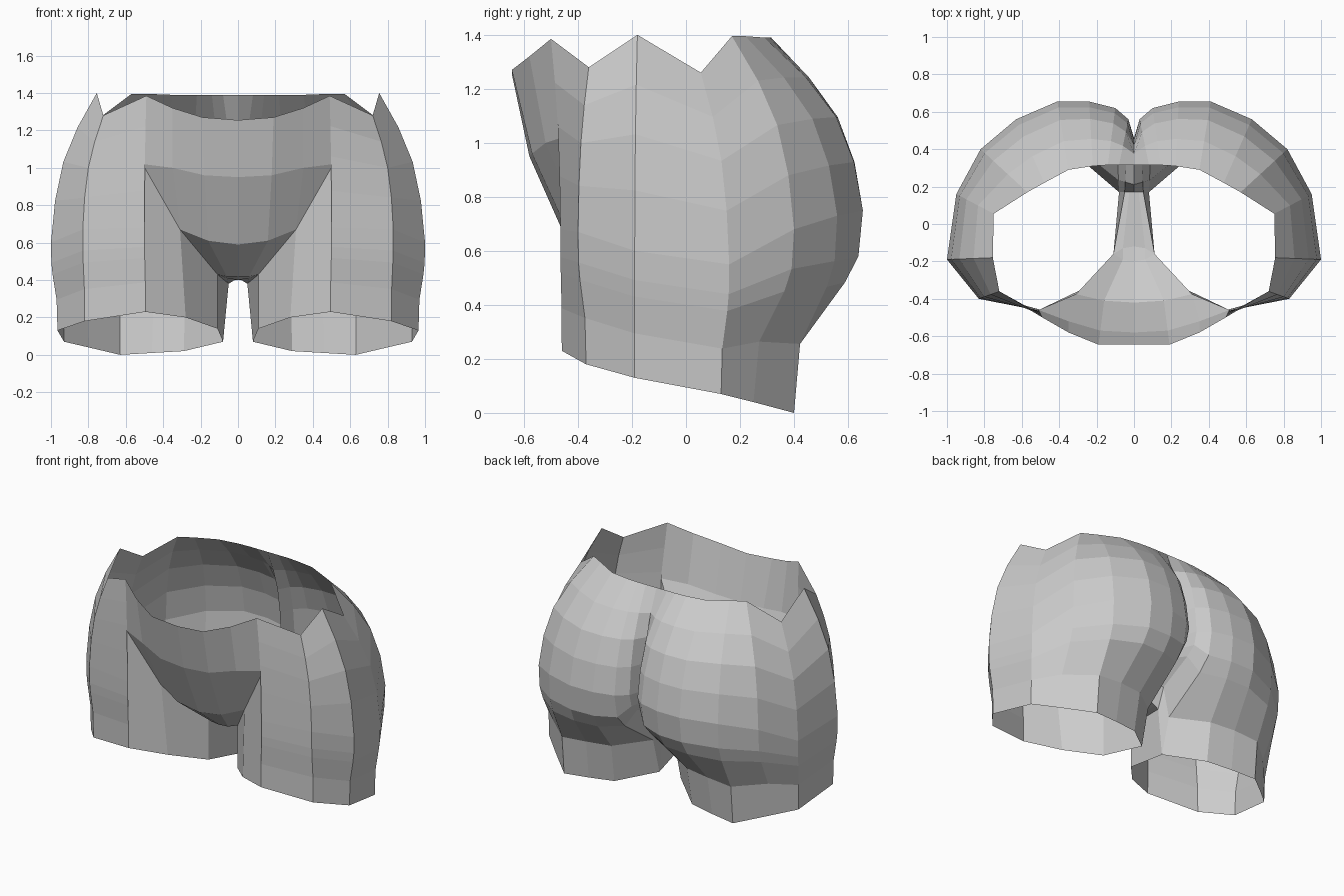
import bpy
import bmesh
from mathutils import Vector

default_cube = bpy.data.objects.get("Cube")
if default_cube:
    bpy.data.objects.remove(default_cube, do_unlink=True)


def make_material(name, colour):
    material = bpy.data.materials.new(name)
    material.use_nodes = True
    material.diffuse_color = colour
    material.node_tree.nodes["Principled BSDF"].inputs["Base Color"].default_value = colour
    return material


def loft(bm, rows):
    """Bridge neighbouring rows of points with flat faces, skipping collapsed corners."""
    grid = [[bm.verts.new(point) for point in row] for row in rows]
    for upper, lower in zip(grid, grid[1:]):
        for i in range(len(upper) - 1):
            corners = []
            for vert in (upper[i], upper[i + 1], lower[i + 1], lower[i]):
                if all((vert.co - other.co).length > 1e-4 for other in corners and [c for c in corners]):
                    corners.append(vert)
            if len(corners) > 2:
                bm.faces.new(corners)


def blend_rings(start, end, steps):
    """Rings between two outlines; each step gives an outward and a downward fraction."""
    rings = []
    for outward, downward in steps:
        ring = []
        for a, b in zip(start, end):
            point = Vector(a).lerp(Vector(b), outward)
            point.z = a[2] + (b[2] - a[2]) * downward
            ring.append(point)
        rings.append(ring)
    return rings


# Left half outlines, from the centre of the back round to the front of the thigh
waist_rim = [(0, .315, 1.39), (.08, .315, 1.39), (.14, .315, 1.39), (.22, .31, 1.39),
             (.35, .29, 1.39), (.48, .22, 1.395), (.57, .17, 1.395), (.75, .055, 1.26),
             (.755, -.18, 1.4), (.72, -.36, 1.28), (.49, -.5, 1.385)]
widest_ring = [(0, .46, .75), (.03, .56, .75), (.1, .62, .75), (.24, .655, .75),
               (.41, .655, .75), (.63, .56, .73), (.82, .4, .68), (.95, .16, .55),
               (1, -.19, .6), (.83, -.4, .67), (.5, -.465, .68)]
leg_hem = [(0, .17, .41), (.05, .17, .38), (.08, .17, .07), (.29, .35, .02),
           (.46, .38, .01), (.63, .4, 0), (.8, .25, .04), (.93, .13, .07),
           (.965, -.19, .13), (.82, -.37, .18), (.495, -.46, .23)]

bulge_steps = [(0, 0), (.42, .23), (.73, .46), (.91, .72), (1, 1)]
fold_steps = [(.06, .23), (.24, .36), (.86, .65), (1, 1)]
outer_shell = blend_rings(waist_rim, widest_ring, bulge_steps)
outer_shell += blend_rings(widest_ring, leg_hem, fold_steps)

# Groin line shared by the belly and the inside of the thigh
hip, groin, crotch = (.51, -.46, 1.02), (.31, -.375, .67), (.11, -.16, .43)

belly_panel = [
    [(0, -.645, 1.255), (.19, -.645, 1.27), (.35, -.58, 1.32), waist_rim[-1]],
    [(0, -.58, .95), (.18, -.57, .96), (.35, -.52, 1), hip],
    [(0, -.42, .59), (.16, -.41, .61), groin, groin],
    [(0, -.2, .42), (.06, -.19, .42), crotch, crotch],
    [(0, -.12, .4), (.06, -.13, .41), crotch, crotch],
]

# Inside of the thigh, running from its front to the back of the crotch
inner_thigh = [
    [hip, groin, crotch, leg_hem[1]],
    [leg_hem[-1], (.28, -.35, .2), (.11, -.16, .14), leg_hem[2]],
]

# Narrow bridge between the legs
crotch_bridge = [
    [(0, -.12, .4), (.06, -.13, .41), crotch],
    [leg_hem[0], (.025, .17, .4), leg_hem[1]],
]

bm = bmesh.new()
for part in (outer_shell, belly_panel, inner_thigh, crotch_bridge):
    loft(bm, part)
bmesh.ops.remove_doubles(bm, verts=bm.verts, dist=.002)
bmesh.ops.recalc_face_normals(bm, faces=bm.faces)

mesh = bpy.data.meshes.new("hips_and_thighs")
bm.to_mesh(mesh)
bm.free()
mesh.materials.append(make_material("light_grey", (.6, .6, .6, 1)))

hips = bpy.data.objects.new("hips_and_thighs", mesh)
bpy.context.collection.objects.link(hips)

# The right half mirrors the left
mirror = hips.modifiers.new("right_half", 'MIRROR')
mirror.use_axis[0] = True
mirror.use_clip = True
mirror.merge_threshold = .001
